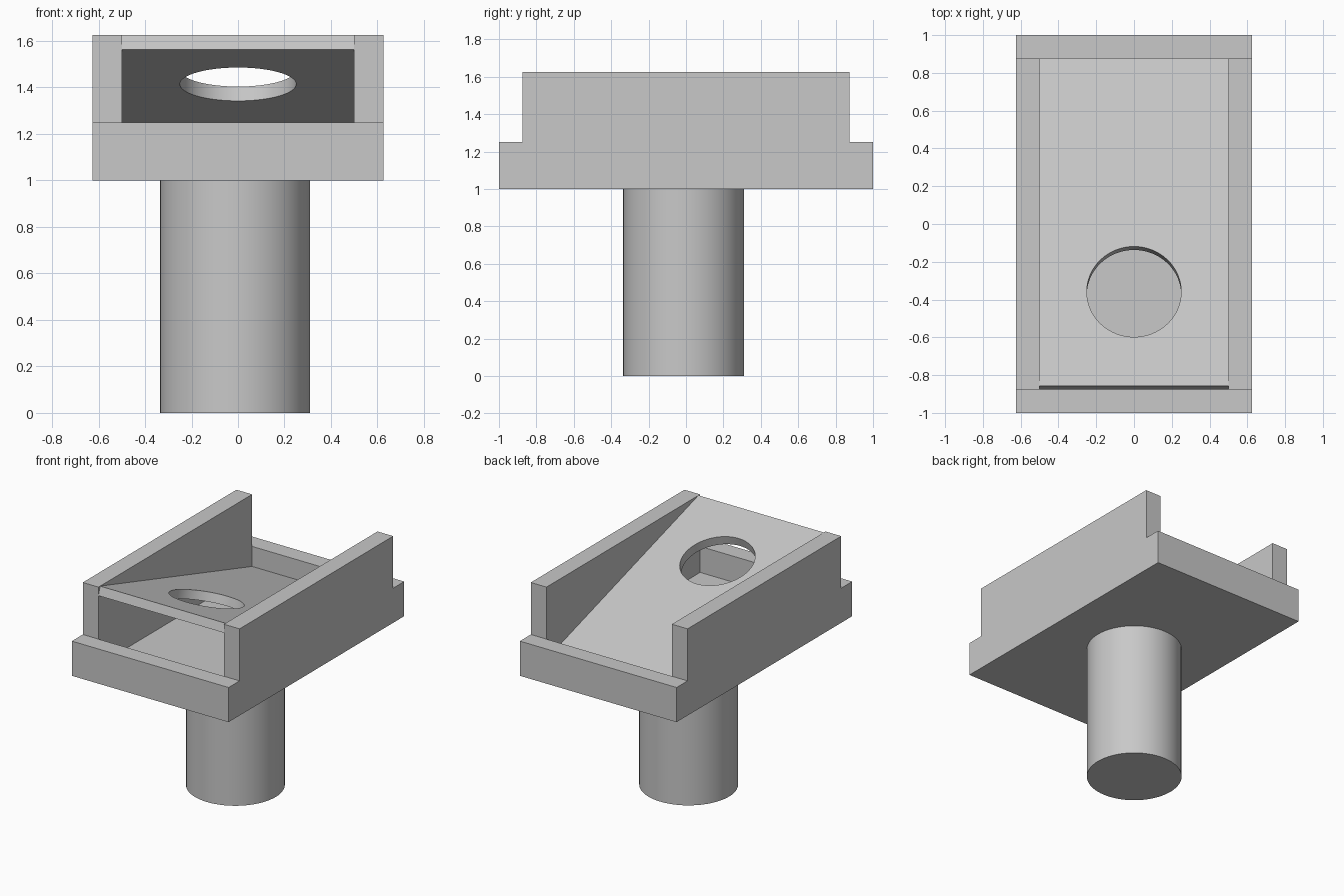
import bpy, bmesh, math
from mathutils import Vector

cube = bpy.data.objects.get("Cube")
if cube:
    bpy.data.objects.remove(cube)

GREY = (0.58, 0.58, 0.58, 1)
grey = bpy.data.materials.new("plain grey")
grey.use_nodes = True
grey.diffuse_color = GREY
grey.node_tree.nodes["Principled BSDF"].inputs["Base Color"].default_value = GREY


def prism(name, profile, half_width):
    """Extrude a side profile of (y, z) points across x."""
    bm = bmesh.new()
    face = bm.faces.new([bm.verts.new((-half_width, y, z)) for y, z in profile])
    side = bmesh.ops.extrude_face_region(bm, geom=[face])["geom"]
    verts = [v for v in side if isinstance(v, bmesh.types.BMVert)]
    bmesh.ops.translate(bm, verts=verts, vec=(2 * half_width, 0, 0))
    bmesh.ops.recalc_face_normals(bm, faces=bm.faces)
    mesh = bpy.data.meshes.new(name)
    bm.to_mesh(mesh)
    bm.free()
    mesh.materials.append(grey)
    obj = bpy.data.objects.new(name, mesh)
    bpy.context.collection.objects.link(obj)
    return obj


def cylinder(name, radius, depth, location, tilt=0):
    bpy.ops.mesh.primitive_cylinder_add(vertices=64, radius=radius, depth=depth,
                                        location=location, rotation=(tilt, 0, 0))
    obj = bpy.context.object
    obj.name = name
    obj.data.materials.append(grey)
    return obj


def smooth(obj):
    bpy.ops.object.select_all(action="DESELECT")
    obj.select_set(True)
    bpy.context.view_layer.objects.active = obj
    bpy.ops.object.shade_smooth_by_angle(angle=math.radians(30))


def cut(obj, cutter):
    """Subtract the cutter for good, then discard it."""
    mod = obj.modifiers.new("cut", "BOOLEAN")
    mod.object, mod.operation, mod.solver = cutter, "DIFFERENCE", "EXACT"
    bpy.ops.object.select_all(action="DESELECT")
    bpy.context.view_layer.objects.active = obj
    obj.select_set(True)
    bpy.ops.object.modifier_apply(modifier=mod.name)
    bpy.data.objects.remove(cutter)


# Tray: stepped block with a pocket between two tall side walls
END, WALL, BASE, LIP, TOP = 1.0, 0.875, 1.0, 1.25, 1.625
tray = prism("tray", [(-END, BASE), (END, BASE), (END, LIP), (WALL, LIP),
                      (WALL, TOP), (-WALL, TOP), (-WALL, LIP), (-END, LIP)], 0.625)
FLOOR = 1.0625
cut(tray, prism("pocket_cutter", [(-WALL, FLOOR), (WALL, FLOOR), (WALL, 2), (-WALL, 2)], 0.5))

# Sloping board, high at the front and sunk into the pocket at the back
tilt = math.atan(0.3)
along = Vector((math.cos(tilt), -math.sin(tilt)))
down = Vector((-math.sin(tilt), -math.cos(tilt))) * 0.0645
front = Vector((-0.8565, TOP))
back = front + along * (WALL - front.x) / along.x
board = prism("sloping_board", [front, back, back + down, front + down], 0.5)

# Round hole square to the board
hole = front + along * 0.52
cut(board, cylinder("hole_cutter", 0.25, 0.5, (0, hole.x, hole.y), -tilt))
smooth(board)

# Round post, very slightly off centre
smooth(cylinder("post", 0.323, BASE, (-0.0125, -0.0125, BASE / 2)))
